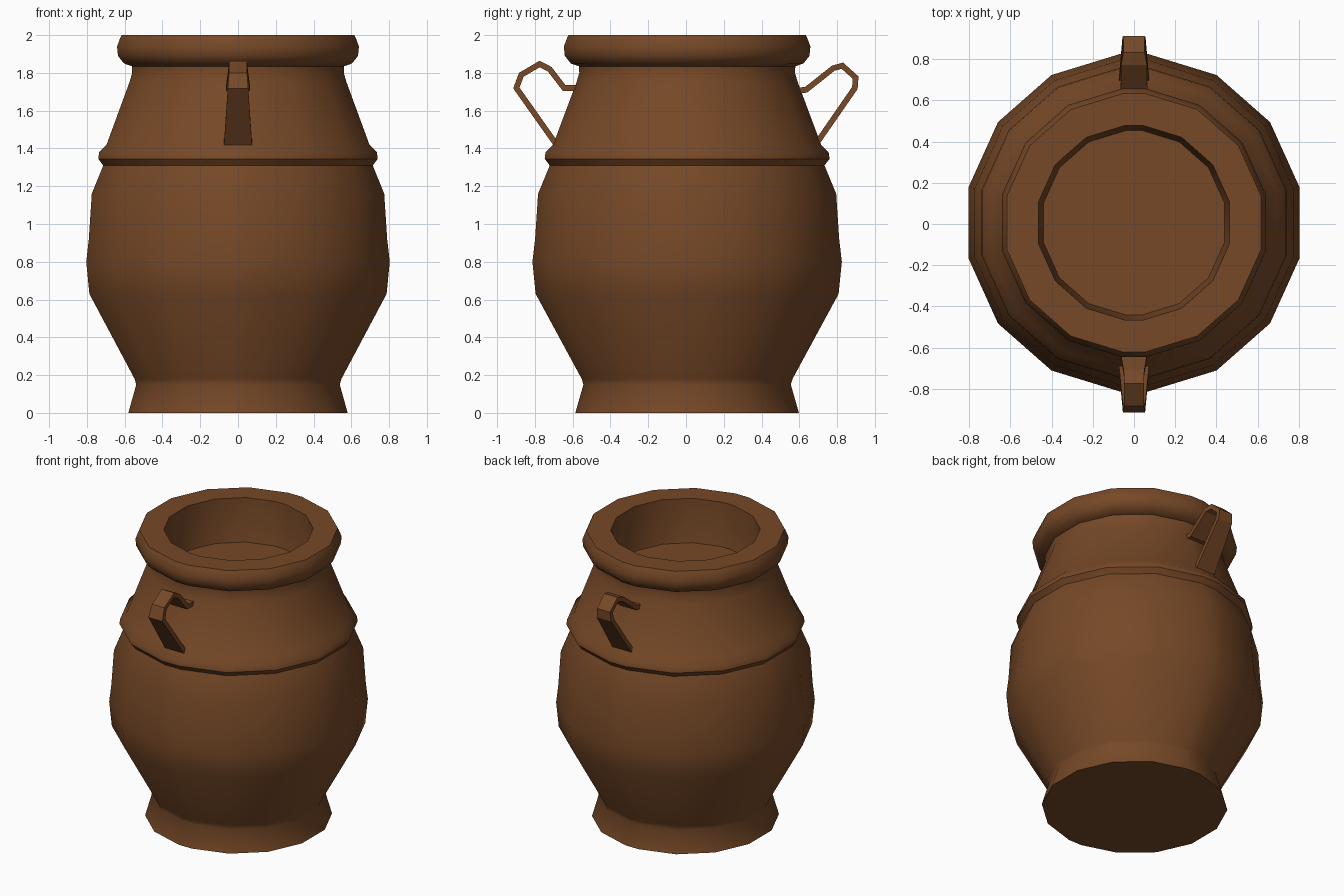
import bpy, bmesh, math
from mathutils import Vector

if "Cube" in bpy.data.objects:
    bpy.data.objects.remove(bpy.data.objects["Cube"])

clay = bpy.data.materials.new("brown_clay")
clay.diffuse_color = (0.18, 0.065, 0.02, 1)
clay.use_nodes = True
clay.node_tree.nodes["Principled BSDF"].inputs["Base Color"].default_value = clay.diffuse_color


def finish(bm, name, angle):
    bmesh.ops.recalc_face_normals(bm, faces=bm.faces)
    me = bpy.data.meshes.new(name)
    bm.to_mesh(me)
    bm.free()
    me.materials.append(clay)
    ob = bpy.data.objects.new(name, me)
    bpy.context.collection.objects.link(ob)
    if angle:
        bpy.ops.object.select_all(action='DESELECT')
        ob.select_set(True)
        bpy.context.view_layer.objects.active = ob
        bpy.ops.object.shade_smooth_by_angle(angle=math.radians(angle))
    return ob


def skin(bm, rings):
    # joins successive rings of vertices and caps both ends
    n = len(rings[0])
    for a, b in zip(rings, rings[1:]):
        for i in range(n):
            j = (i + 1) % n
            bm.faces.new((a[i], a[j], b[j], b[i]))
    bm.faces.new(rings[0])
    bm.faces.new(rings[-1])


# Jar body: 16 sides, with a narrow side at front and back behind the handles
quarter = [12.2, 36.5, 60.8, 85.1]
angles = quarter + [180 - a for a in reversed(quarter)]
angles += [a + 180 for a in angles]
profile = [(.594, 0), (.551, .15), (.56, .18), (.805, .63), (.822, .80),
           (.808, .92), (.792, 1.16), (.73, 1.31), (.757, 1.345), (.752, 1.38),
           (.712, 1.42), (.588, 1.75), (.573, 1.80), (.575, 1.835), (.618, 1.85),
           (.65, 1.89), (.655, 1.94), (.638, 1.985), (.63, 2.0),
           # mouth and inner floor
           (.475, 2.0), (.47, 1.82), (.45, 1.70)]
bm = bmesh.new()
skin(bm, [[bm.verts.new((r * math.cos(math.radians(a)),
                         r * math.sin(math.radians(a)) + .006, z)) for a in angles]
          for r, z in profile])
finish(bm, "jar_body", 40)


# Handles: flat straps swept along a bent path of (distance out, height, half width)
def handle(name, side, path, thick=.03):
    bm = bmesh.new()
    pts = [Vector((p[0], p[1])) for p in path]
    rings = []
    for i, p in enumerate(pts):
        d0 = (p - pts[max(i - 1, 0)]).normalized()
        d1 = (pts[min(i + 1, len(pts) - 1)] - p).normalized()
        t = (d0 + d1).normalized()
        ref = d1 if d1.length else d0
        n = Vector((-t.y, t.x)) * (thick / 2 / max(.6, t.dot(ref)))
        w = path[i][2]
        rings.append([bm.verts.new((x, side * q.x, q.y)) for x, q in
                      ((-w, p + n), (w, p + n), (w, p - n), (-w, p - n))])
    skin(bm, rings)
    finish(bm, name, 0)


handle("front_handle", -1, [(.54, 1.72, .065), (.645, 1.72, .063), (.722, 1.82, .05),
                            (.775, 1.847, .048), (.872, 1.79, .048), (.898, 1.72, .054),
                            (.70, 1.44, .073), (.665, 1.39, .075)])
handle("back_handle", 1, [(.54, 1.705, .065), (.635, 1.71, .065), (.78, 1.825, .063),
                          (.828, 1.838, .052), (.898, 1.775, .05), (.894, 1.72, .056),
                          (.70, 1.44, .073), (.665, 1.39, .075)])
